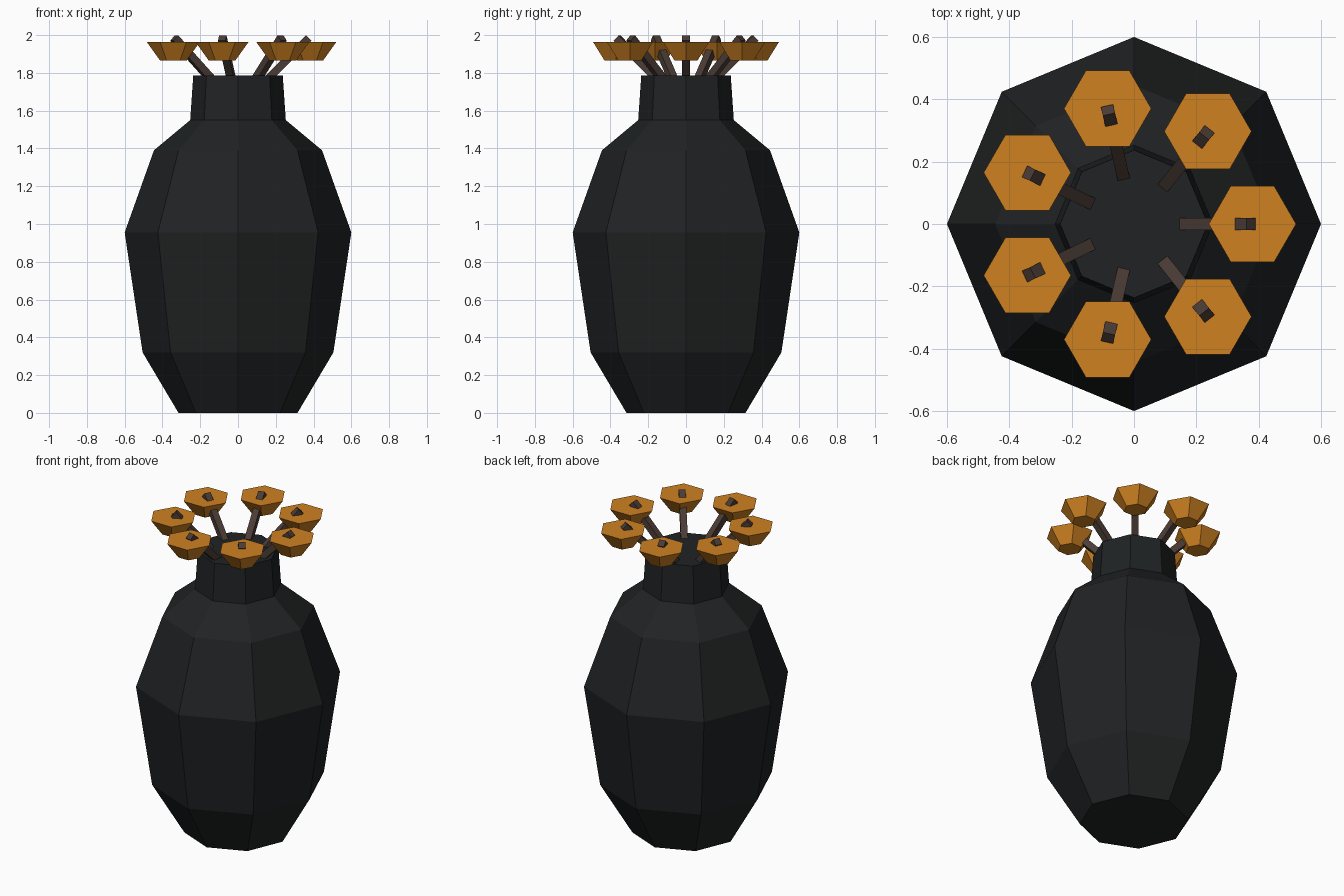
import bpy, bmesh, math
from mathutils import Vector

if "Cube" in bpy.data.objects:
    bpy.data.objects.remove(bpy.data.objects["Cube"])


def material(name, color):
    m = bpy.data.materials.new(name)
    m.diffuse_color = (*color, 1)
    m.use_nodes = True
    m.node_tree.nodes["Principled BSDF"].inputs["Base Color"].default_value = m.diffuse_color
    return m


def lathe(name, profile, sides, mat, location=(0, 0, 0)):
    """Stack n-sided rings given as (radius, z), capped at both ends."""
    bm = bmesh.new()
    rings = [[bm.verts.new((r * math.cos(2 * math.pi * i / sides),
                            r * math.sin(2 * math.pi * i / sides), z))
              for i in range(sides)] for r, z in profile]
    for a, b in zip(rings, rings[1:]):
        for i in range(sides):
            j = (i + 1) % sides
            bm.faces.new((a[i], a[j], b[j], b[i]))
    bm.faces.new(rings[0][::-1])
    bm.faces.new(rings[-1])
    me = bpy.data.meshes.new(name)
    bm.to_mesh(me)
    bm.free()
    me.materials.append(mat)
    ob = bpy.data.objects.new(name, me)
    ob.location = location
    bpy.context.collection.objects.link(ob)
    return ob


black = material("black_glaze", (0.014, 0.016, 0.017))
brown = material("stem_brown", (0.07, 0.045, 0.036))
orange = material("petal_orange", (0.62, 0.22, 0.015))

# Faceted vase body and neck
lathe("vase", [(0.315, 0), (0.505, 0.32), (0.6, 0.955), (0.445, 1.39),
               (0.253, 1.55), (0.237, 1.785)], 8, black)

# Seven blossoms on stems leaning outward from the neck
for k in range(7):
    a = 2 * math.pi * k / 7
    out = Vector((math.cos(a), math.sin(a), 0))

    # Square stem, tilted 45 degrees
    base = out * 0.125 + Vector((0, 0, 1.735))
    tip = out * 0.375 + Vector((0, 0, 1.985))
    bpy.ops.mesh.primitive_cube_add(size=1, location=(base + tip) / 2,
                                    rotation=(0, math.pi / 4, a))
    stem = bpy.context.object
    stem.name = f"stem_{k + 1}"
    stem.scale = (0.04, 0.04, (tip - base).length)
    stem.data.materials.append(brown)

    # Hexagonal flared blossom
    lathe(f"blossom_{k + 1}", [(0.07, 1.865), (0.14, 1.963)], 6, orange, out * 0.38)
